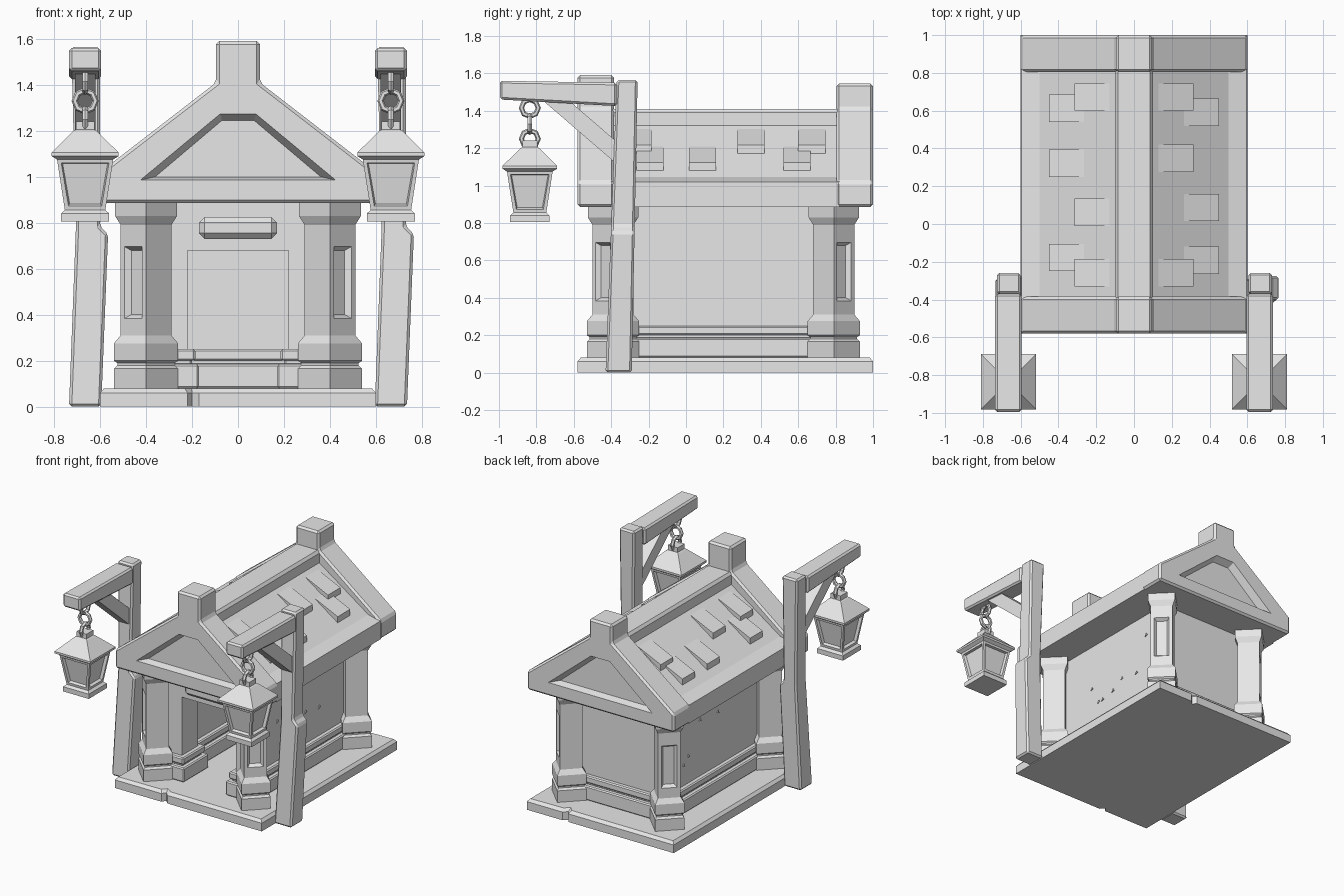
import bpy, bmesh, math, random
from mathutils import Vector

cube = bpy.data.objects.get("Cube")
if cube:
    bpy.data.objects.remove(cube, do_unlink=True)

STONE = (0.8, 0.8, 0.8, 1.0)
grey = bpy.data.materials.new("plain_grey")
grey.use_nodes = True
grey.diffuse_color = STONE
for node in grey.node_tree.nodes:
    if node.type == 'BSDF_PRINCIPLED':
        node.inputs["Base Color"].default_value = STONE


def finish(name, bm, bevel=0.0):
    """Turn a bmesh into a grey object, with an optional chamfer."""
    bmesh.ops.recalc_face_normals(bm, faces=bm.faces[:])
    mesh = bpy.data.meshes.new(name)
    bm.to_mesh(mesh)
    bm.free()
    mesh.materials.append(grey)
    obj = bpy.data.objects.new(name, mesh)
    bpy.context.collection.objects.link(obj)
    if bevel:
        mod = obj.modifiers.new("chamfer", 'BEVEL')
        mod.width, mod.segments = bevel, 1
        mod.limit_method, mod.angle_limit = 'ANGLE', math.radians(30)
    return obj


def loft(bm, loops):
    """Skin equal loops of points and cap both ends; returns side faces per band."""
    rings = [[bm.verts.new(p) for p in loop] for loop in loops]
    n = len(rings[0])
    bands = [[bm.faces.new((a[i], a[(i + 1) % n], b[(i + 1) % n], b[i])) for i in range(n)]
             for a, b in zip(rings, rings[1:])]
    bm.faces.new(rings[0][::-1])
    top = bm.faces.new(rings[-1])
    bmesh.ops.recalc_face_normals(bm, faces=bm.faces[:])
    bm.normal_update()
    return bands, top


PLACE = {'x': lambda a, b, t: (t, a, b),
         'y': lambda a, b, t: (a, t, b),
         'z': lambda a, b, t: (a, b, t)}


def prism(name, axis, pts, t0, t1, bevel=0.0, pts2=None):
    bm = bmesh.new()
    put = PLACE[axis]
    loft(bm, [[put(a, b, t0) for a, b in pts], [put(a, b, t1) for a, b in pts2 or pts]])
    return finish(name, bm, bevel)


def box(name, x0, x1, y0, y1, z0, z1, bevel=0.0):
    return prism(name, 'z', [(x0, y0), (x1, y0), (x1, y1), (x0, y1)], z0, z1, bevel)


def square_stack(name, x, y, rings, turn, wants_panel, band, insets):
    """Stack of square sections (radius, z); chosen faces of one band get a sunk panel."""
    bm = bmesh.new()
    loops = [[(x + r * math.cos(turn + k * math.pi / 2),
               y + r * math.sin(turn + k * math.pi / 2), z) for k in range(4)]
             for r, z in rings]
    bands, _ = loft(bm, loops)
    faces = [f for f in bands[band] if wants_panel(f.normal)]
    for thickness, depth in insets:
        bmesh.ops.inset_individual(bm, faces=faces, thickness=thickness, depth=depth)
    return finish(name, bm)


def mirrored(pts):
    """Complete a right-hand half profile with its left half."""
    return pts + [(-a, b) for a, b in reversed(pts)]


# Floor slab with a chamfered rim and two chipped edges
FLOOR = 0.08
bm = bmesh.new()
outline = [(-.6, -.58), (-.22, -.58), (-.2, -.55), (-.17, -.58), (.6, -.58),
           (.6, 1), (.31, 1), (.28, .97), (.26, 1), (-.6, 1)]
_, top = loft(bm, [[(a, b, z) for a, b in outline] for z in (0, .06)])
bmesh.ops.inset_region(bm, faces=[top], thickness=.025, depth=.02)
finish("floor_slab", bm)

# Corner columns, turned so a panelled face points outward
COLUMN = [(.14, FLOOR), (.14, .165), (.125, .18), (.125, .19), (.14, .2), (.14, .275),
          (.11, .31), (.11, .36), (.11, .72), (.11, .79), (.135, .83), (.135, .9)]
for side, sx in (("left", 1), ("right", -1)):
    for end, sy, y in (("front", -1, -.39), ("back", 1, .79)):
        out = Vector((sx, sy, 0)).normalized()
        square_stack(f"{end}_{side}_column", sx * .4, y, COLUMN, 0,
                     lambda n, o=out: n.dot(o) > .9, 7, [(.034, 0), (.024, -.025)])


# Walls with a two-step skirting
def wall(name, x0, x1, y0, y1):
    box(name, x0, x1, y0, y1, FLOOR, .89)
    for part, g, z0, z1 in (("plinth", .05, FLOOR, .185), ("core", .02, .18, .21), ("skirting", .035, .2, .25)):
        box(f"{name}_{part}", x0 - g, x1 + g, y0 - g, y1 + g, z0, z1, .008)


for side, s in (("left", 1), ("right", -1)):
    a, b = sorted((s * .22, s * .35))
    wall(f"{side}_door_pier", a, b, -.34, -.15)
    a, b = sorted((s * .28, s * .35))
    wall(f"{side}_wall", a, b, -.2, .74)
wall("back_wall", -.35, .35, .62, .74)
box("door_lintel", -.25, .25, -.34, -.15, .68, .89)
box("sign_board", -.17, .17, -.4, -.335, .73, .825, .025)

# Small chips standing on the side walls
random.seed(4)
for s in (1, -1):
    for i in range(7):
        y, z = random.uniform(-.1, .6), random.uniform(.35, .8)
        tri = [(y, z), (y + .025, z + .008), (y + .012, z + .025)]
        prism("wall_chip", 'x', tri, s * .349, s * .356)

# Roof body: ridge beam, sunk slopes and eave beams
prism("roof_body", 'y', mirrored([(.595, .885), (.595, 1.02), (.5, 1.045), (.1, 1.32),
                                  (.1, 1.39), (.085, 1.41)]), -.4, .82)


# Gable ends with a raised cap and a sunk triangular panel
def gable(name, y_in, y_out, cap):
    half = [(.6, .885), (.6, 1.02), (.095, 1.41), (.095, cap)]
    obj = prism(name, 'y', mirrored(half), y_in, y_out, .014)
    s = 1 if y_out > y_in else -1
    cutter = prism("panel_cutter", 'y', mirrored([(.45, .98), (.08, 1.285)]),
                   y_out + s * .02, y_out - s * .05, 0, mirrored([(.36, 1.0), (.07, 1.245)]))
    cutter.hide_render = True
    cut = obj.modifiers.new("panel", 'BOOLEAN')
    cut.operation, cut.solver, cut.object = 'DIFFERENCE', 'EXACT', cutter
    bpy.context.view_layer.update()
    baked = bpy.data.meshes.new_from_object(obj.evaluated_get(bpy.context.evaluated_depsgraph_get()))
    obj.modifiers.clear()
    obj.data = baked
    bpy.data.objects.remove(cutter, do_unlink=True)


gable("front_gable", -.385, -.58, 1.59)
gable("back_gable", .805, 1.0, 1.545)

# Loose shingles: wedges lifted at the lower edge, as (inner x, start y)
HIGH, LOW = .13, .265
SHINGLES = {1: [(HIGH, .6), (LOW, .52), (HIGH, .275), (LOW, .015), (LOW, -.265), (HIGH, -.33)],
            -1: [(HIGH, .6), (LOW, .54), (LOW, .25), (HIGH, -.01), (LOW, -.25), (HIGH, -.33)]}


def slope(x):
    return 1.32 - .6875 * (x - .1)


for s, spots in SHINGLES.items():
    for x, y in spots:
        x1 = x + .185
        tri = [(s * x, slope(x) + .002), (s * x1, slope(x1) + .045),
               (s * x1, slope(x1) - .01), (s * x, slope(x) - .02)]
        prism("shingle", 'y', tri, y, y + .145)

# Lamp posts with arm, brace, chain and lantern
LANTERN = [(.105, .805), (.105, .84), (.088, .855), (.122, 1.075), (.146, 1.09),
           (.146, 1.105), (.05, 1.2), (.04, 1.205), (.04, 1.24)]
for side, cx in (("left", .665), ("right", -.665)):
    # leaning post: one outline, shifted between its front and back faces
    post = prism(f"{side}_lamp_post", 'y',
                 [(cx - .07, 0), (cx + .07, 0), (cx + .1, .75), (cx + .065, .785),
                  (cx + .065, 1.565), (cx - .06, 1.565), (cx - .04, .78)], -.43, -.29, .012)
    for v in post.data.vertices:
        v.co.y += v.co.z * (.038 if v.co.y < -.36 else .02)
    prism(f"{side}_lamp_arm", 'x', [(-.995, 1.46), (-.995, 1.56), (-.37, 1.55), (-.37, 1.425)],
          cx - .07, cx + .07, .012)
    prism(f"{side}_lamp_brace", 'x', [(-.76, 1.45), (-.62, 1.45), (-.33, 1.2), (-.33, 1.08)],
          cx - .045, cx + .045)
    square_stack(f"{side}_lantern", cx, -.835, [(h * math.sqrt(2), z) for h, z in LANTERN],
                 math.pi / 4, lambda n: True, 2, [(.024, 0), (.008, -.02)])
    for i, z in enumerate((1.25, 1.33, 1.415)):
        flat = i % 2 == 1
        bpy.ops.mesh.primitive_torus_add(
            major_segments=8, minor_segments=6, major_radius=.045, minor_radius=.014,
            location=(cx, -.835, z),
            rotation=(math.pi / 2, 0, 0) if flat else (0, math.pi / 2, 0))
        link = bpy.context.object
        link.name = f"{side}_chain_link"
        link.data.materials.append(grey)
